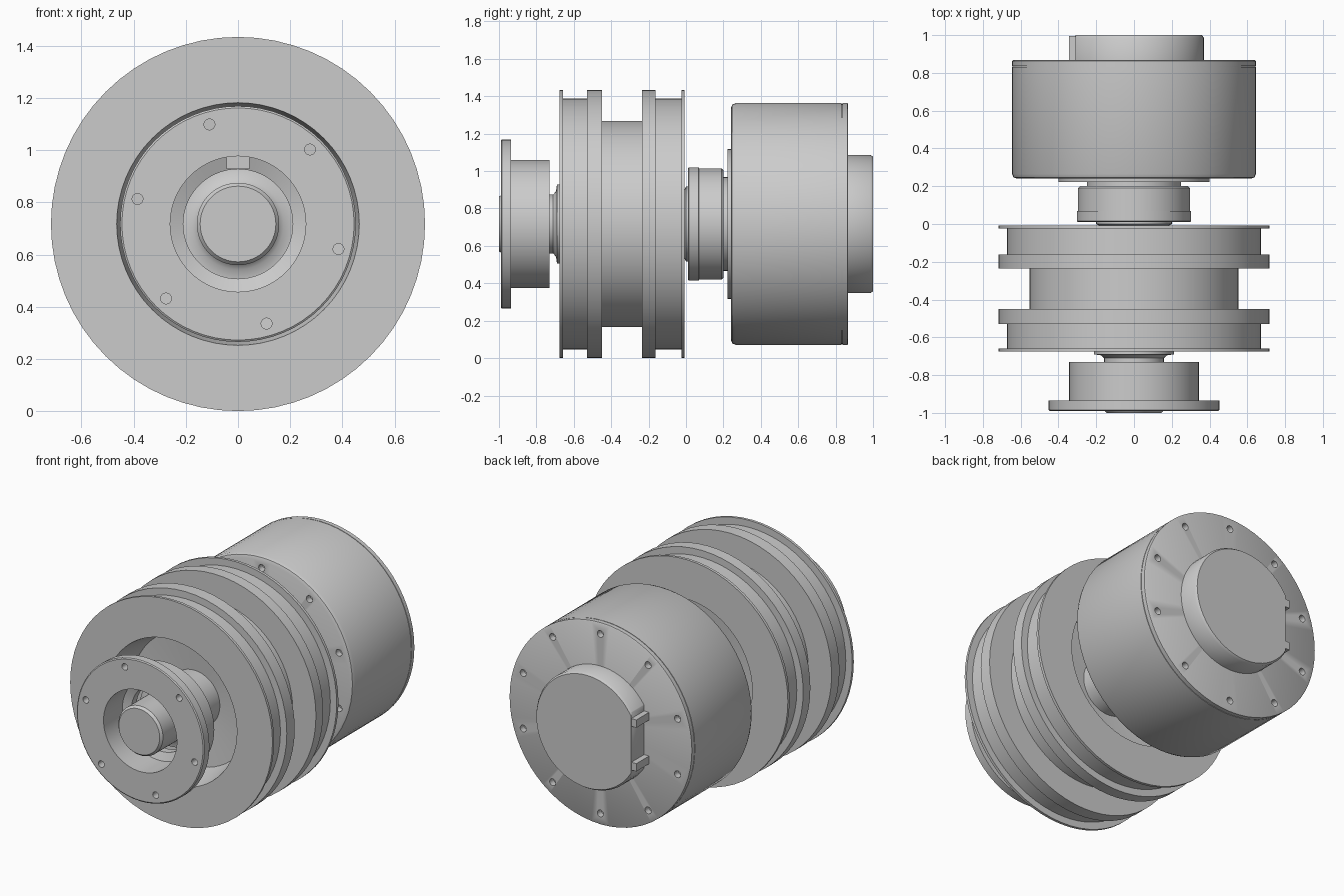
import bpy, bmesh, math
from mathutils import Matrix, Vector

if "Cube" in bpy.data.objects:
    bpy.data.objects.remove(bpy.data.objects["Cube"])

R = 0.717   # height of the main axis, equal to the largest radius
SEG = 64


def finish(name, bm):
    bmesh.ops.remove_doubles(bm, verts=bm.verts, dist=1e-5)
    bmesh.ops.recalc_face_normals(bm, faces=bm.faces)
    me = bpy.data.meshes.new(name)
    bm.to_mesh(me)
    bm.free()
    ob = bpy.data.objects.new(name, me)
    bpy.context.collection.objects.link(ob)
    return ob


def lathe(name, profile):
    """Spin a closed (y, radius) profile around the main axis."""
    bm = bmesh.new()
    rings = []
    for i in range(SEG):
        a = 2 * math.pi * i / SEG
        rings.append([bm.verts.new((r * math.cos(a), y, R + r * math.sin(a)))
                      for y, r in profile])
    n = len(profile)
    for i in range(SEG):
        p, q = rings[i], rings[(i + 1) % SEG]
        for j in range(n):
            k = (j + 1) % n
            if profile[j][1] == 0 and profile[k][1] == 0:
                continue
            bm.faces.new((p[j], p[k], q[k], q[j]))
    return finish(name, bm)


def cut(ob, cutter):
    m = ob.modifiers.new("cut", 'BOOLEAN')
    m.operation = 'DIFFERENCE'
    m.solver = 'EXACT'
    m.object = cutter
    bpy.context.view_layer.objects.active = ob
    bpy.ops.object.modifier_apply(modifier=m.name)
    bpy.data.objects.remove(cutter)


def hole_ring(count, radius, r, y, depth, start):
    """A cutter with short rods placed in a circle."""
    bm = bmesh.new()
    for i in range(count):
        a = math.radians(start) + 2 * math.pi * i / count
        pos = Vector((radius * math.cos(a), y, R + radius * math.sin(a)))
        bmesh.ops.create_cone(bm, cap_ends=True, segments=16, radius1=r, radius2=r, depth=depth,
                              matrix=Matrix.Translation(pos) @ Matrix.Rotation(math.pi / 2, 4, 'X'))
    ob = finish("hole_cutter", bm)
    ob.hide_render = True
    return ob


def box(name, centre, size):
    bm = bmesh.new()
    bmesh.ops.create_cube(bm, size=1, matrix=Matrix.Translation(centre) @ Matrix.Diagonal((*size, 1)))
    return finish(name, bm)


# mounting flange with hollow hub
flange = lathe("front_flange", [(-0.99, 0.26), (-0.99, 0.445), (-0.985, 0.452), (-0.935, 0.452),
                                (-0.935, 0.343), (-0.73, 0.343), (-0.73, 0.21), (-0.78, 0.21),
                                (-0.80, 0.26)])
cut(flange, hole_ring(6, 0.397, 0.021, -0.96, 0.1, 46))
box("hub_key", (0, -0.79, R + 0.236), (0.09, 0.05, 0.05))

# shaft running from the front cap to the gear unit
lathe("drive_shaft", [(-1.0, 0), (-1.0, 0.145), (-0.985, 0.158), (-0.71, 0.158), (-0.695, 0.175),
                      (-0.69, 0.212), (-0.66, 0.212), (-0.66, 0.18), (-0.01, 0.18), (0.0, 0.2),
                      (0.02, 0.2), (0.02, 0)])

# double-grooved drum with a recess on each side
lathe("grooved_drum", [(-0.675, 0.465), (-0.675, 0.717), (-0.658, 0.717), (-0.658, 0.672),
                       (-0.53, 0.672), (-0.53, 0.717), (-0.45, 0.717), (-0.45, 0.552),
                       (-0.235, 0.552), (-0.235, 0.717), (-0.162, 0.717), (-0.162, 0.672),
                       (-0.025, 0.672), (-0.025, 0.717), (-0.007, 0.717), (-0.007, 0.465),
                       (-0.22, 0.42), (-0.24, 0.17), (-0.44, 0.17), (-0.46, 0.42)])

# small coupling behind the drum
lathe("coupling", [(0.01, 0), (0.01, 0.295), (0.015, 0.303), (0.068, 0.303), (0.07, 0.297),
                   (0.19, 0.297), (0.2, 0.287), (0.2, 0.25), (0.222, 0.25), (0.222, 0.40),
                   (0.25, 0.40), (0.25, 0)])

# large housing with bolt holes in both faces
housing = lathe("housing", [(0.24, 0), (0.24, 0.62), (0.247, 0.638), (0.265, 0.646), (0.832, 0.646),
                            (0.832, 0.642), (0.836, 0.642), (0.836, 0.646), (0.863, 0.646),
                            (0.867, 0.64), (0.867, 0)])
for y in (0.24, 0.867):
    cut(housing, hole_ring(10, 0.575, 0.022, y, 0.08, 18))

# rear cover with a flat side and two small lugs
cover = lathe("rear_cover", [(0.85, 0), (0.85, 0.37), (0.985, 0.37), (1.0, 0.36), (1.0, 0)])
cut(cover, box("flat_cutter", (-0.41, 0.95, R), (0.2, 0.4, 0.9)))
for s in (-1, 1):
    box("cover_lug", (-0.32, 0.93, R + s * 0.14), (0.05, 0.13, 0.05))

# smooth shading with sharp edges
bpy.ops.object.select_all(action='SELECT')
bpy.ops.object.shade_smooth_by_angle(angle=math.radians(35))
